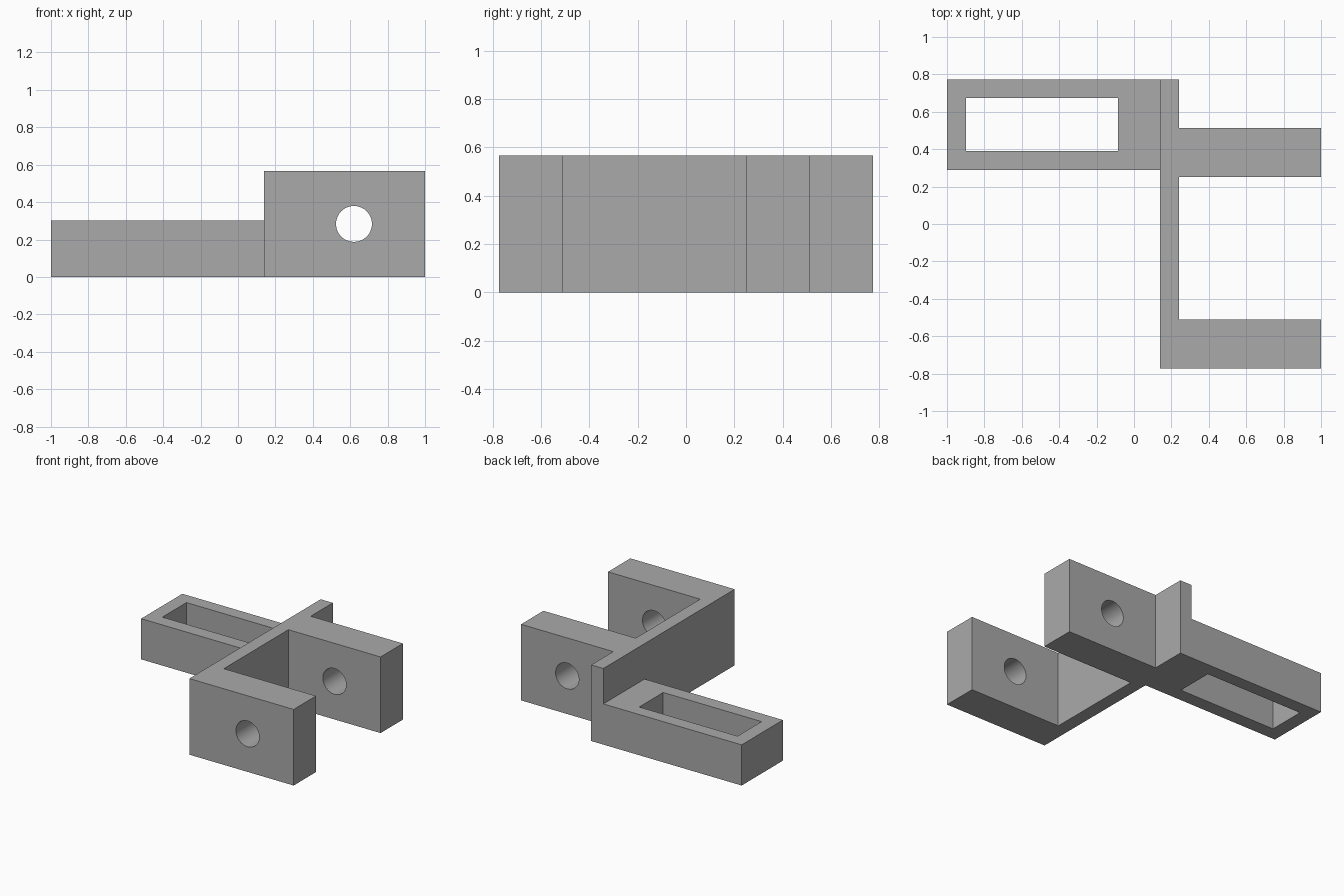
import bpy, bmesh, math
from mathutils import Matrix

default = bpy.data.objects.get("Cube")
if default:
    bpy.data.objects.remove(default)

grey = bpy.data.materials.new("plain grey")
grey.use_nodes = True
colour = (0.4, 0.4, 0.4, 1)
grey.diffuse_color = colour
grey.node_tree.nodes["Principled BSDF"].inputs["Base Color"].default_value = colour


def make_object(name, bm):
    bmesh.ops.recalc_face_normals(bm, faces=bm.faces)
    mesh = bpy.data.meshes.new(name)
    bm.to_mesh(mesh)
    bm.free()
    mesh.materials.append(grey)
    obj = bpy.data.objects.new(name, mesh)
    bpy.context.collection.objects.link(obj)
    return obj


def extrude_outline(name, points, z0, z1):
    bm = bmesh.new()
    face = bm.faces.new([bm.verts.new((x, y, z0)) for x, y in points])
    top = bmesh.ops.extrude_face_region(bm, geom=[face])["geom"]
    verts = [v for v in top if isinstance(v, bmesh.types.BMVert)]
    bmesh.ops.translate(bm, verts=verts, vec=(0, 0, z1 - z0))
    return make_object(name, bm)


def block(name, x0, x1, y0, y1, z0, z1):
    return extrude_outline(name, [(x0, y0), (x1, y0), (x1, y1), (x0, y1)], z0, z1)


# Wall with two forked arms, as one outline
WALL, INNER, TIP, BACK, TOP = 0.14, 0.24, 1.0, 0.773, 0.567
bracket = extrude_outline("bracket", [
    (WALL, -BACK), (TIP, -BACK), (TIP, -0.51), (INNER, -0.51),
    (INNER, 0.25), (TIP, 0.25), (TIP, 0.513), (INNER, 0.513),
    (INNER, BACK), (WALL, BACK)], 0, TOP)

# Low slotted rail, running into the wall
rail = block("slotted_rail", -1, 0.19, 0.288, BACK, 0, 0.303)
slot = block("slot_cutter", -0.897, -0.086, 0.391, 0.674, -0.1, 0.5)

# Pin hole through both arms
bm = bmesh.new()
bmesh.ops.create_cone(bm, cap_ends=True, segments=48, radius1=0.096, radius2=0.096, depth=2,
                      matrix=Matrix.Translation((0.62, 0, TOP / 2))
                      @ Matrix.Rotation(math.pi / 2, 4, "X"))
pin = make_object("pin_hole_cutter", bm)

# Join the parts and cut the openings
for operation, tool in (("UNION", rail), ("DIFFERENCE", slot), ("DIFFERENCE", pin)):
    mod = bracket.modifiers.new(tool.name, "BOOLEAN")
    mod.operation, mod.object, mod.solver = operation, tool, "EXACT"

bpy.ops.object.select_all(action="DESELECT")
bracket.select_set(True)
bpy.context.view_layer.objects.active = bracket
for mod in list(bracket.modifiers):
    bpy.ops.object.modifier_apply(modifier=mod.name)
for tool in (rail, slot, pin):
    bpy.data.objects.remove(tool)

# Round the hole walls, keep all other edges sharp
bpy.ops.object.shade_smooth_by_angle(angle=math.radians(30))
